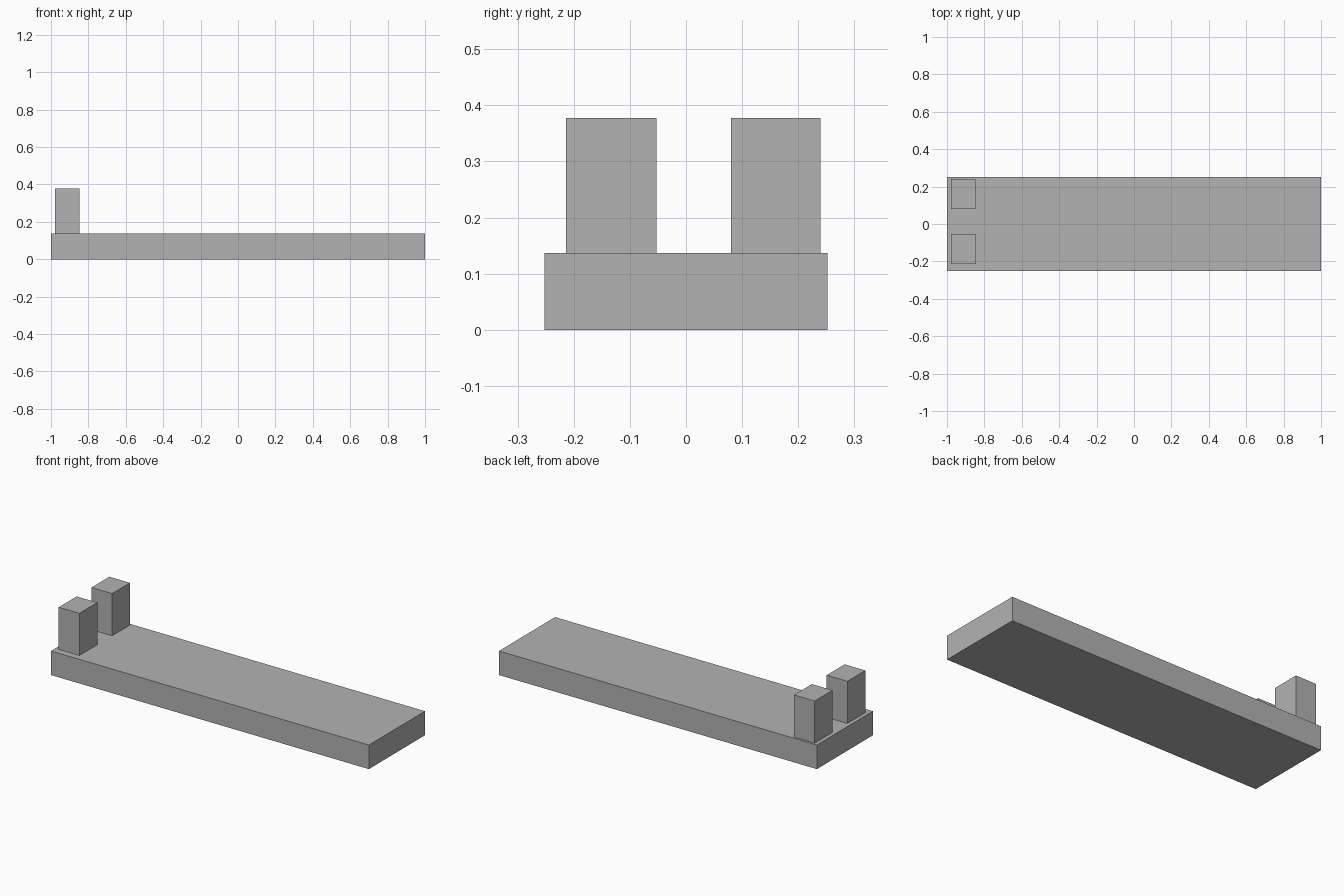
import bpy

# Remove the default cube
cube = bpy.data.objects.get("Cube")
if cube:
    bpy.data.objects.remove(cube, do_unlink=True)

# Single grey material
GREY = (0.45, 0.45, 0.45, 1.0)
grey = bpy.data.materials.new("plain_grey")
grey.use_nodes = True
grey.diffuse_color = GREY
grey.node_tree.nodes["Principled BSDF"].inputs["Base Color"].default_value = GREY


def box(name, low, high):
    """Flat-faced box spanning two opposite corners."""
    centre = [(a + b) / 2 for a, b in zip(low, high)]
    bpy.ops.mesh.primitive_cube_add(size=1, location=centre)
    obj = bpy.context.object
    obj.name = obj.data.name = name
    obj.scale = [b - a for a, b in zip(low, high)]
    bpy.ops.object.transform_apply(location=False, rotation=False, scale=True)
    obj.data.materials.append(grey)
    return obj


BASE_TOP = 0.137
POST_TOP = 0.377

# Long base slab
box("base_slab", (-1, -0.252, 0), (1, 0.252, BASE_TOP))

# Two upright posts at the right-hand end
for name, y0, y1 in (("front_post", -0.214, -0.053), ("back_post", 0.08, 0.24)):
    box(name, (-0.978, y0, BASE_TOP), (-0.848, y1, POST_TOP))
